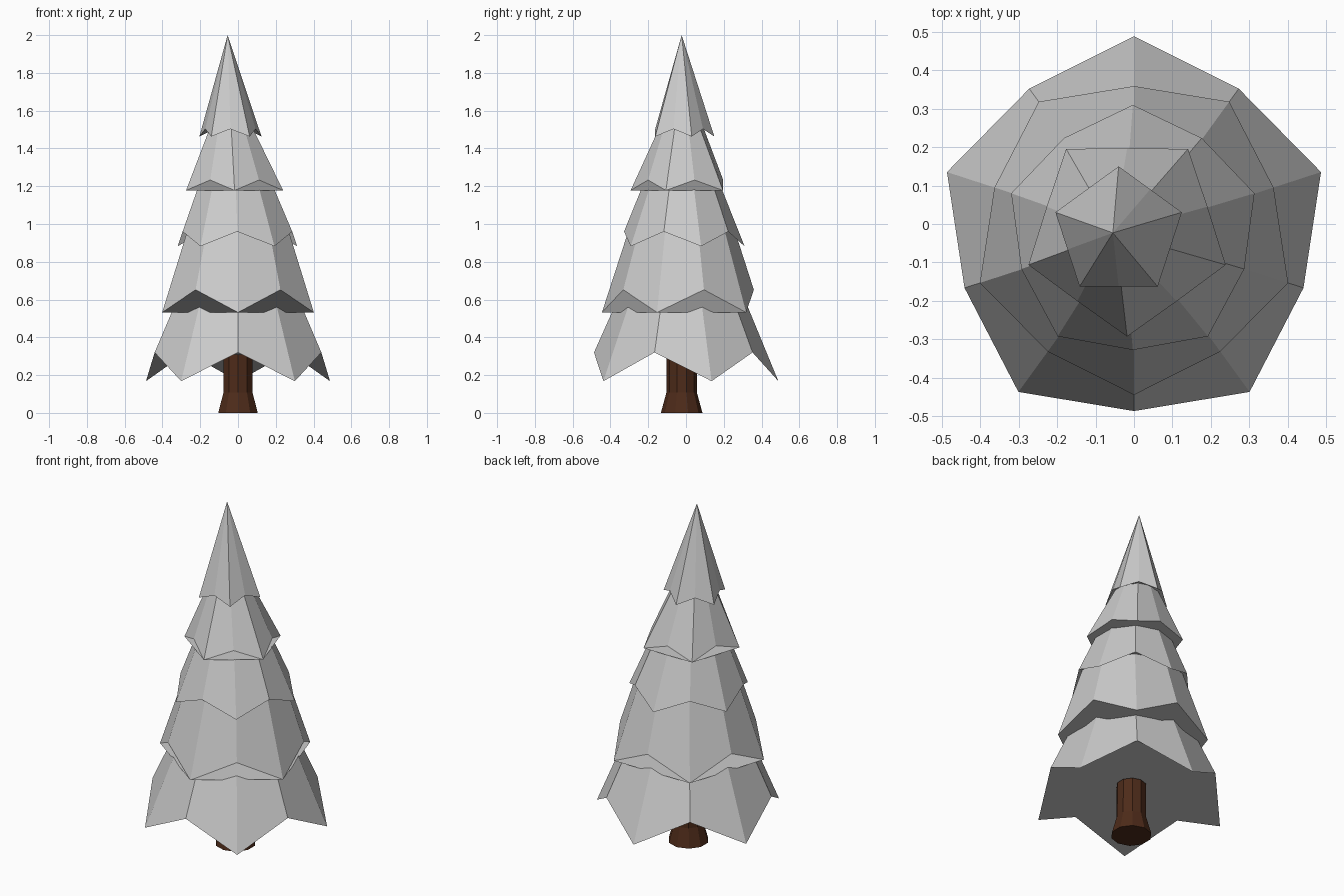
import bpy, bmesh
from math import cos, sin, pi

if "Cube" in bpy.data.objects:
    bpy.data.objects.remove(bpy.data.objects["Cube"])

SIDES = 10
CY = -0.023  # the tree axis sits slightly forward of centre


def finish(name, bm):
    bmesh.ops.recalc_face_normals(bm, faces=bm.faces)
    mesh = bpy.data.meshes.new(name)
    bm.to_mesh(mesh)
    bm.free()
    obj = bpy.data.objects.new(name, mesh)
    bpy.context.collection.objects.link(obj)
    return obj


def ring(bm, cx, points):
    """Ten points around the axis; points(i) gives (radius, z), i = 0 at the front."""
    out = []
    for i in range(SIDES):
        a = -pi / 2 + 2 * pi * i / SIDES
        r, z = points(i)
        out.append(bm.verts.new((cx + r * cos(a), CY + r * sin(a), z)))
    return out


def bridge(bm, low, high):
    for i in range(SIDES):
        j = (i + 1) % SIDES
        bm.faces.new((low[i], low[j], high[j], high[i]))


def tier(name, cx, tip, notch, top_x, top_r, top_z, tip_first):
    """Branch skirt whose rim alternates between low tips and raised notches."""
    bm = bmesh.new()
    rim = ring(bm, cx, lambda i: tip if (i % 2 == 0) == tip_first else notch)
    bm.faces.new(rim[::-1])  # underside as one face
    if top_r:
        top = ring(bm, top_x, lambda i: (top_r, top_z))
        bridge(bm, rim, top)
        bm.faces.new(top)
    else:
        apex = bm.verts.new((top_x, CY, top_z))
        for i in range(SIDES):
            bm.faces.new((rim[i], rim[(i + 1) % SIDES], apex))
    return finish(name, bm)


# Branch tiers, bottom to top, tips turned half a step each time
tier("branches_1", 0, (0.512, 0.168), (0.464, 0.32), 0, 0.285, 0.72, False)
tier("branches_2", 0, (0.422, 0.532), (0.382, 0.652), 0, 0.27, 1.0, True)
tier("branches_3", -0.003, (0.333, 0.882), (0.305, 0.96), -0.015, 0.175, 1.28, False)
tier("branches_4", -0.018, (0.27, 1.178), (0.22, 1.233), -0.038, 0.10, 1.55, True)
tier("branches_5", -0.04, (0.173, 1.463), (0.14, 1.503), -0.055, 0, 2.0, False)

# Trunk with a flared foot
bm = bmesh.new()
rings = [ring(bm, 0, lambda i, p=p: p) for p in ((0.11, 0), (0.081, 0.107), (0.08, 0.31))]
bridge(bm, rings[0], rings[1])
bridge(bm, rings[1], rings[2])
bm.faces.new(rings[0])
bm.faces.new(rings[2])
trunk = finish("trunk", bm)
bark = bpy.data.materials.new("bark")
bark.diffuse_color = (0.075, 0.024, 0.01, 1)
bark.use_nodes = True
bark.node_tree.nodes["Principled BSDF"].inputs["Base Color"].default_value = bark.diffuse_color
trunk.data.materials.append(bark)
